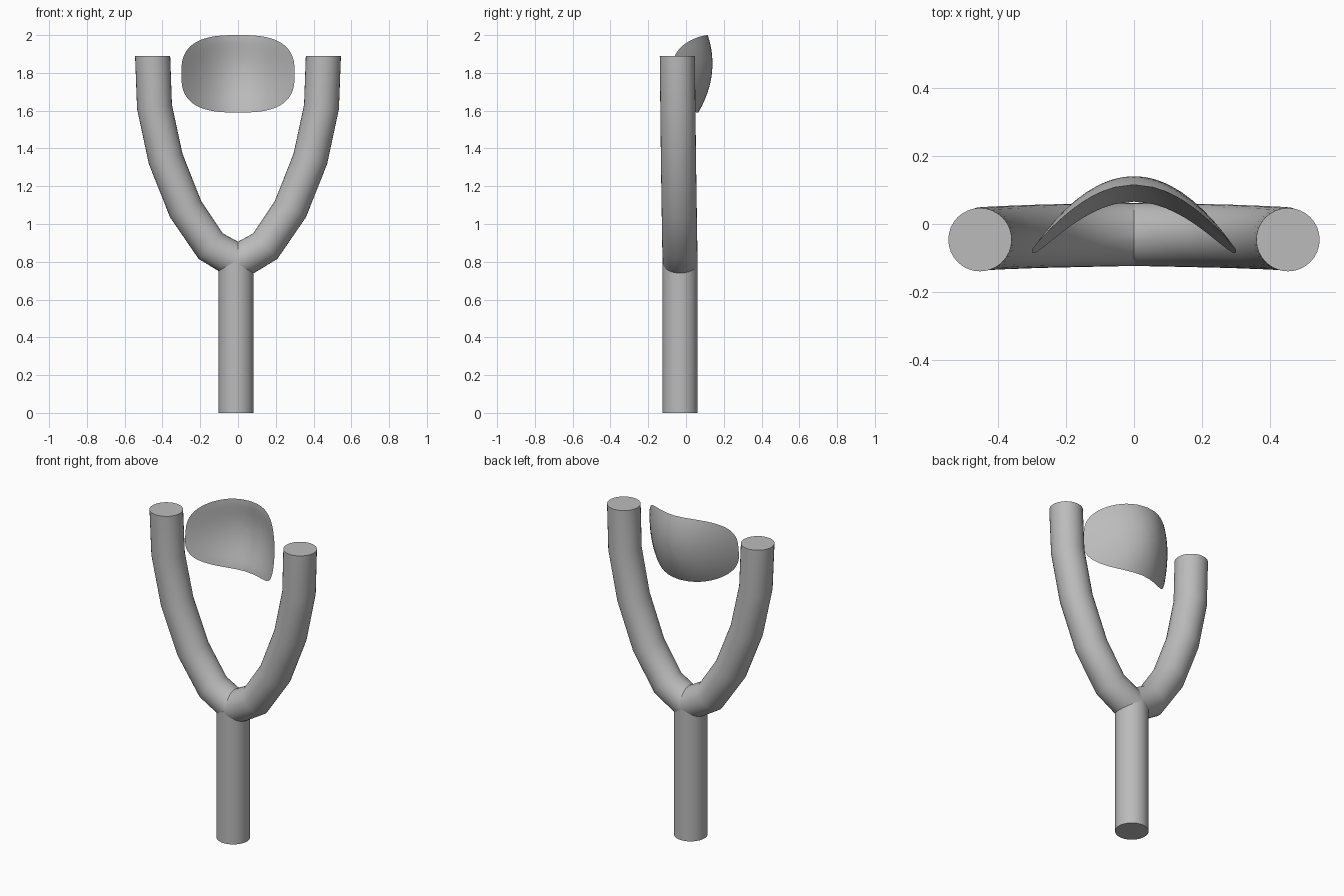
import bpy, bmesh, math
from mathutils import Vector

cube = bpy.data.objects.get("Cube")
if cube:
    bpy.data.objects.remove(cube, do_unlink=True)

grey = bpy.data.materials.new("plain_grey")
grey.use_nodes = True
grey.diffuse_color = (0.5, 0.5, 0.5, 1)
grey.node_tree.nodes["Principled BSDF"].inputs["Base Color"].default_value = (0.5, 0.5, 0.5, 1)

SIDES = 32
RADIUS = 0.093


def finish(bm, name, angle=35):
    """Turn a bmesh into a smooth-shaded grey object."""
    bmesh.ops.recalc_face_normals(bm, faces=bm.faces)
    mesh = bpy.data.meshes.new(name)
    bm.to_mesh(mesh)
    bm.free()
    mesh.materials.append(grey)
    obj = bpy.data.objects.new(name, mesh)
    bpy.context.collection.objects.link(obj)
    bpy.ops.object.select_all(action="DESELECT")
    obj.select_set(True)
    bpy.context.view_layer.objects.active = obj
    bpy.ops.object.shade_smooth_by_angle(angle=math.radians(angle))
    return obj


def bridge(bm, a, b):
    """Join two closed rings of equal length with quads."""
    for i in range(len(a)):
        j = (i + 1) % len(a)
        bm.faces.new((a[i], a[j], b[j], b[i]))


def tube(name, stations):
    """Round tube; each station is a centre, its ring normal and its stretch in the bend plane."""
    bm = bmesh.new()
    rings = []
    for centre, normal, stretch in stations:
        across = normal.cross(Vector((0, 1, 0))).normalized() * stretch
        depth = Vector((0, 1, 0))
        ring = []
        for i in range(SIDES):
            a = math.tau * i / SIDES
            ring.append(bm.verts.new(centre + RADIUS * (across * math.cos(a) + depth * math.sin(a))))
        rings.append(ring)
    for a, b in zip(rings, rings[1:]):
        bridge(bm, a, b)
    bm.faces.new(rings[0])
    bm.faces.new(rings[-1])
    return finish(bm, name)


# Handle
UP = Vector((0, 0, 1))
tube("handle", [(Vector((-0.01, -0.031, z)), UP, 1) for z in (0, 0.8)])

# Two curved fork arms that meet on the centre plane
ARM_PATH = [(0, -0.031, 0.80), (0.045, -0.031, 0.825), (0.145, -0.033, 0.883), (0.278, -0.036, 1.08),
            (0.383, -0.04, 1.345), (0.442, -0.043, 1.62), (0.452, -0.046, 1.89)]
for side, name in ((1, "left_arm"), (-1, "right_arm")):
    pts = [Vector((x * side, y, z)) for x, y, z in ARM_PATH]
    stations = [(pts[0], Vector((side, 0, 0)), 1.14)]
    for before, here, after in zip(pts, pts[1:], pts[2:]):
        normal = (here - before).normalized() + (after - here).normalized()
        stations.append((here, normal, 1))
    stations.append((pts[-1], UP, 1))
    tube(name, stations)

# Pouch: a thin bowed pad with a rounded-rectangle outline
RINGS, STEPS, POWER = 10, 64, 2.8


def pad_point(r, a, thickness):
    c, s = math.cos(a), math.sin(a)
    x = 0.3 * r * math.copysign(abs(c) ** (2 / POWER), c)
    z = 1.795 + 0.205 * r * math.copysign(abs(s) ** (2 / POWER), s)
    y = 0.14 - 2.4 * x * x - 1.1 * (z - 1.85) ** 2
    return Vector((x, y - thickness * (1 - r ** 6), z))


bm = bmesh.new()
angles = [math.tau * i / STEPS for i in range(STEPS)]
rim = [bm.verts.new(pad_point(1, a, 0)) for a in angles]
for thickness in (0, 0.015):
    outer = rim
    for k in range(RINGS - 1, 0, -1):
        inner = [bm.verts.new(pad_point(k / RINGS, a, thickness)) for a in angles]
        bridge(bm, outer, inner)
        outer = inner
    middle = bm.verts.new(pad_point(0, 0, thickness))
    for i in range(STEPS):
        bm.faces.new((outer[i], outer[(i + 1) % STEPS], middle))
finish(bm, "pouch", 60)
